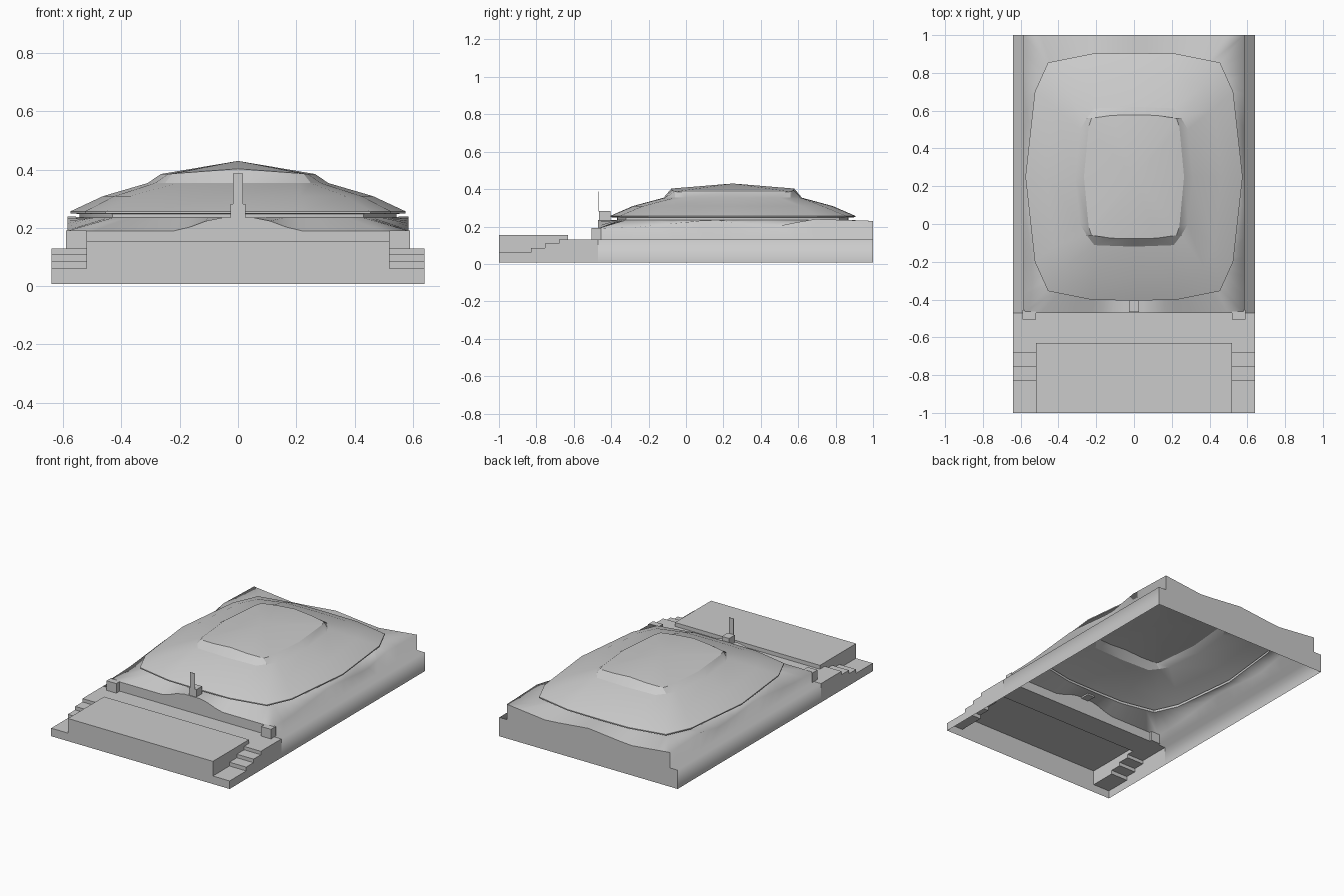
import bpy, bmesh
from mathutils import Vector

cube = bpy.data.objects.get("Cube")
if cube:
    bpy.data.objects.remove(cube)

GREY = (0.6, 0.6, 0.6, 1)
mat = bpy.data.materials.new("concrete_grey")
mat.use_nodes = True
mat.diffuse_color = GREY
mat.node_tree.nodes["Principled BSDF"].inputs["Base Color"].default_value = GREY

CY = 0.25                                # centre of the dome along y
FRONT, BACK = -0.47, 1.0                 # ends of the earth bank
BANK, EDGE = 0.585, 0.64                 # half widths of bank and base
BASE, LEDGE, STAGE = 0.008, 0.13, 0.155  # heights


def build(name, polys, smooth=None):
    """Join polygons into one open shell, facing outward."""
    bm = bmesh.new()
    for poly in polys:
        bm.faces.new([bm.verts.new(p) for p in poly])
    bmesh.ops.remove_doubles(bm, verts=bm.verts, dist=0.0005)
    bmesh.ops.recalc_face_normals(bm, faces=bm.faces)
    out = sum(f.normal.dot(f.calc_center_median() - Vector((0, 0.1, 0))) * f.calc_area()
              for f in bm.faces)
    if out < 0:
        bmesh.ops.reverse_faces(bm, faces=bm.faces)
    mesh = bpy.data.meshes.new(name)
    bm.to_mesh(mesh)
    bm.free()
    mesh.materials.append(mat)
    ob = bpy.data.objects.new(name, mesh)
    bpy.context.collection.objects.link(ob)
    if smooth:
        bpy.ops.object.select_all(action='DESELECT')
        ob.select_set(True)
        bpy.context.view_layer.objects.active = ob
        bpy.ops.object.shade_smooth_by_angle(angle=smooth)
    return ob


def strip(a, b, closed=False):
    """Quads between two matching rows of points."""
    n = len(a)
    return [(a[i], a[(i + 1) % n], b[(i + 1) % n], b[i])
            for i in range(n if closed else n - 1)]


def box(name, x, y, z):
    c = [(x[i], y[j]) for i, j in ((0, 0), (1, 0), (1, 1), (0, 1))]
    low, high = [[(*p, h) for p in c] for h in z]
    build(name, strip(low, high, True) + [high, low[::-1]])


def ring(quarter, cut=1):
    """Mirror a quarter outline into a full loop, subdividing each side."""
    q = [Vector(p) for p in quarter]
    pts = q[:-1] + [Vector((-p.x, p.y)) for p in q[:0:-1]]
    pts += [-p for p in pts]
    n = len(pts)
    return [pts[i].lerp(pts[(i + 1) % n], k / cut) for i in range(n) for k in range(cut)]


def lift(loop, z, s=1):
    return [(p.x * s, p.y * s + CY, z(p) if callable(z) else z) for p in loop]


def curve(t, pts):
    """Straight-line interpolation through (t, z) points."""
    for (a, za), (b, zb) in zip(pts, pts[1:]):
        if t <= b:
            return za + (zb - za) * max(0, t - a) / (b - a)
    return pts[-1][1]


# Domed roof: lip, curved main shell, sloped clerestory band, top cap
RIM = [(.575, 0), (.525, .45), (.455, .605), (.22, .652), (0, .655)]
LOW = [(.31, 0), (.285, .25), (.25, .31), (.21, .362), (0, .37)]
TOP = [(.265, 0), (.24, .265), (.225, .31), (.12, .325), (0, .328)]
rim, low, top = ring(RIM), ring(LOW), ring(TOP)
mid = [a.lerp(b, .42) for a, b in zip(rim, low)]


def cap_height(p):
    return .403 - .018 * min(1, abs(p.x) / .24)


rows = [lift(rim, .232, .945), lift(rim, .248, .945), lift(rim, .25),
        lift(rim, .257), lift(mid, .309), lift(low, .354), lift(top, cap_height)]
polys = [q for a, b in zip(rows, rows[1:]) for q in strip(a, b, True)]
peak = (0, CY, .43)
polys += [(rows[-1][i - 1], rows[-1][i], peak) for i in range(len(top))]
build("domed_roof", polys, 0.4)

# Earth bank: wavy rim sloping up to the roof, with side walls and ledges
SIDE = [(-.47, .19), (-.28, .195), (.12, .235), (.48, .2), (.68, .24), (1, .23)]
outer = []
for p in ring([(BANK, 0), (BANK, .45), (BANK, 1), (.22, 1), (0, 1)], 4):
    x, ax = p.x, abs(p.x)
    if p.y > .99:
        y, z = BACK, curve(ax, [(0, .23), (.3, .2), (BANK, .23)])
    elif p.y < -.99:
        y, z = FRONT, curve(ax, [(0, .235), (.08, .235), (.2, .19)])
    else:
        y = CY + p.y * (BACK - CY if p.y > 0 else CY - FRONT)
        z = curve(y, SIDE)
    outer.append((x, y, z))
inner = lift(ring(RIM, 4), .235, .945)
polys = strip(outer, inner, True)
for s in (-1, 1):
    edge = sorted((p for p in outer if abs(p[0] - s * BANK) < 1e-4), key=lambda p: p[1])
    prev = edge
    for x, z in ((BANK, LEDGE), (EDGE, LEDGE), (EDGE, BASE)):
        row = [(s * x, p[1], z) for p in edge]
        polys += strip(prev, row)
        prev = row
build("earth_bank", polys, 3.1)

# End walls following the bank outline
for name, y, floor in (("front_wall", FRONT, LEDGE), ("back_wall", BACK, BASE)):
    edge = sorted(p for p in outer if abs(p[1] - y) < 1e-4)
    polys = strip(edge, [(p[0], y, floor) for p in edge])
    if floor == BASE:
        for s in (-1, 1):
            polys.append([(s * BANK, y, BASE), (s * EDGE, y, BASE),
                          (s * EDGE, y, LEDGE), (s * BANK, y, LEDGE)])
    build(name, polys)

# Front stage with terrace behind it
W, S0, S1 = .52, -1, -.63
build("front_stage", [
    [(-W, S0, BASE), (W, S0, BASE), (W, S0, STAGE), (-W, S0, STAGE)],
    [(-W, S0, STAGE), (W, S0, STAGE), (W, S1, STAGE), (-W, S1, STAGE)],
    [(-W, S1, STAGE), (W, S1, STAGE), (W, S1, LEDGE), (-W, S1, LEDGE)],
    [(-W, S1, LEDGE), (W, S1, LEDGE), (W, FRONT, LEDGE), (-W, FRONT, LEDGE)]])

# Side stairs: treads and risers, outer wall, and stage cheek
steps = [(S0, BASE), (S0, .06), (-.83, .06), (-.83, .085), (-.755, .085),
         (-.755, .108), (-.68, .108), (-.68, LEDGE), (FRONT, LEDGE)]
cheek = steps[1:-1] + [(S1, LEDGE), (S1, STAGE), (S0, STAGE)]
for s, side in ((1, "left"), (-1, "right")):
    a = [(s * W, y, z) for y, z in steps]
    b = [(s * EDGE, y, z) for y, z in steps]
    build(side + "_stairs", strip(a, b) + [b + [(s * EDGE, FRONT, BASE)]])
    build(side + "_stage_cheek", [[(s * W, y, z) for y, z in cheek]])
    box(side + "_wall_post", sorted((s * W, s * .59)), (-.505, -.455), (LEDGE, .192))

# Central marker: block with a thin upright plate
box("marker_block", (-.026, .026), (-.465, -.405), (.225, .283))
box("marker_plate", (-.017, .017), (-.467, -.464), (.28, .386))
